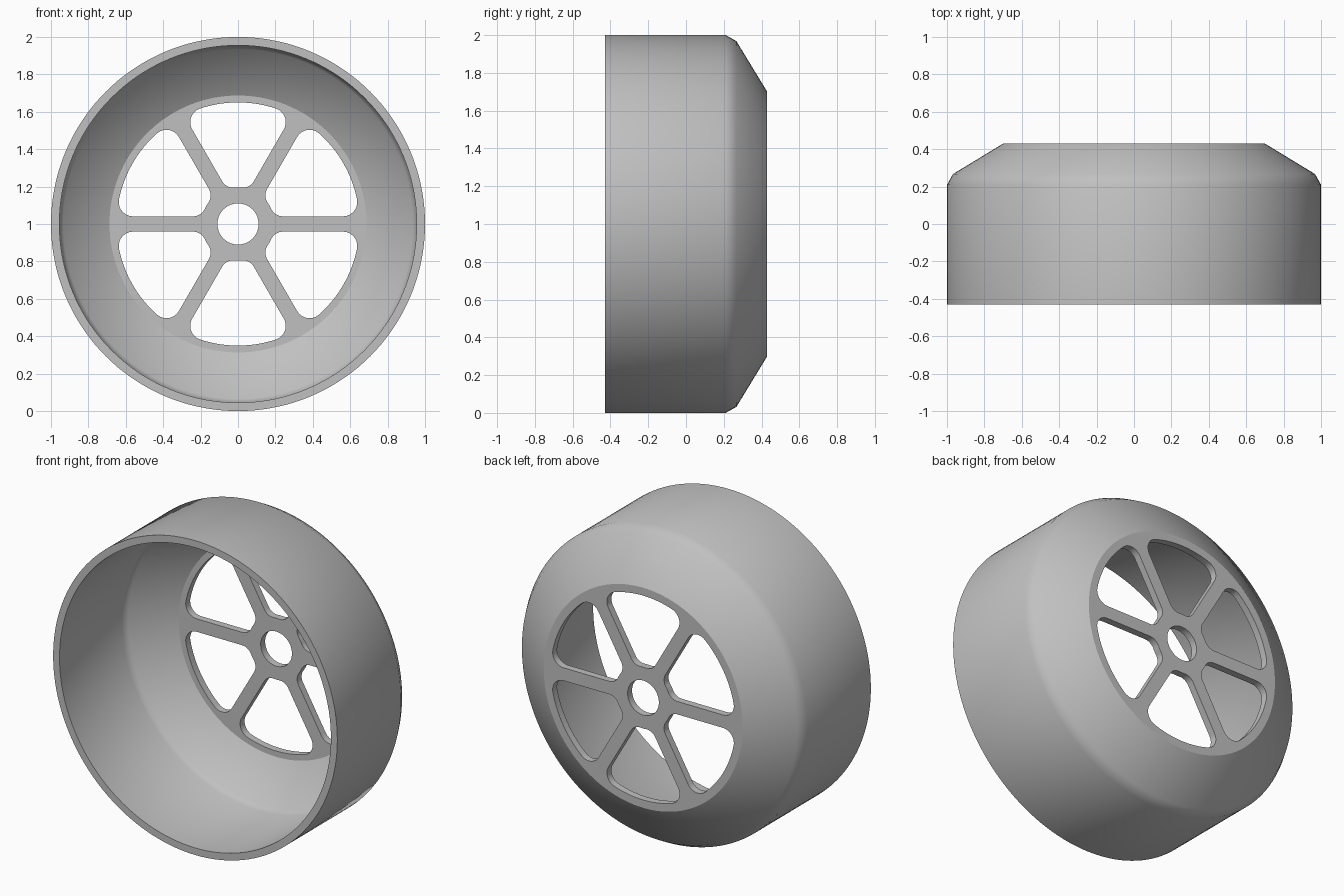
import bpy
import bmesh
from math import sin, cos, asin, radians, pi, tau

cube = bpy.data.objects.get("Cube")
if cube:
    bpy.data.objects.remove(cube, do_unlink=True)

STEPS = 144          # facets around the rim
BACK, PLATE = 0.43, 0.385

grey = bpy.data.materials.new("grey_metal")
grey.use_nodes = True
colour = (0.53, 0.53, 0.53, 1)
grey.diffuse_color = colour
grey.node_tree.nodes["Principled BSDF"].inputs["Base Color"].default_value = colour


def add_object(name, bm):
    bmesh.ops.recalc_face_normals(bm, faces=bm.faces[:])
    mesh = bpy.data.meshes.new(name)
    bm.to_mesh(mesh)
    bm.free()
    mesh.materials.append(grey)
    obj = bpy.data.objects.new(name, mesh)
    bpy.context.collection.objects.link(obj)
    return obj


def arc(cx, cz, r, start, end, n):
    """Points on an arc, both ends included."""
    return [(cx + r * cos(start + (end - start) * i / n),
             cz + r * sin(start + (end - start) * i / n)) for i in range(n + 1)]


# Wheel body: closed wall section (radius, y) turned about the y axis
section = [(1, -BACK), (1, 0.21), (0.968, 0.267), (0.70, BACK), (0.11, BACK),
           (0.11, PLATE), (0.687, PLATE), (0.9345, 0.2347), (0.955, 0.198),
           (0.955, -BACK)]
bm = bmesh.new()
rings = [[bm.verts.new((r * cos(tau * i / STEPS), y, 1 + r * sin(tau * i / STEPS)))
          for r, y in section] for i in range(STEPS)]
for i in range(STEPS):
    a, b = rings[i], rings[(i + 1) % STEPS]
    for j in range(len(section)):
        k = (j + 1) % len(section)
        bm.faces.new((a[j], a[k], b[k], b[j]))
wheel = add_object("wheel_rim", bm)


# Window outline between two spokes: half of it, then its mirror
def window_outline(r_in=0.195, r_out=0.65, spoke=0.041, f_in=0.07, f_out=0.077):
    d_in, d_out = r_in + f_in, r_out - f_out
    b = asin((spoke + f_in) / d_in)
    a = asin((spoke + f_out) / d_out)
    mid = radians(30)
    half = arc(0, 0, r_in, mid, b, 2)
    half += arc(d_in * cos(b), d_in * sin(b), f_in, b + pi, 1.5 * pi, 10)[1:]
    half += arc(d_out * cos(a), d_out * sin(a), f_out, -pi / 2, a, 12)
    half += arc(0, 0, r_out, a, mid, 8)[1:]
    c, s = cos(2 * mid), sin(2 * mid)
    mirrored = [(x * c + z * s, x * s - z * c) for x, z in half[-2:0:-1]]
    return half + mirrored


# Six window cutters
bm = bmesh.new()
outline = window_outline()
for n in range(6):
    c, s = cos(n * pi / 3), sin(n * pi / 3)
    front, back = [[bm.verts.new((x * c - z * s, y, 1 + x * s + z * c))
                    for x, z in outline] for y in (0.33, 0.5)]
    bm.faces.new(front)
    bm.faces.new(back[::-1])
    for i in range(len(outline)):
        j = (i + 1) % len(outline)
        bm.faces.new((front[i], back[i], back[j], front[j]))
cutter = add_object("window_cutter", bm)
cutter.hide_render = True

# Cut the windows, leaving the spokes
cut = wheel.modifiers.new("windows", "BOOLEAN")
cut.operation = "DIFFERENCE"
cut.solver = "EXACT"
cut.object = cutter
for obj in bpy.context.selected_objects:
    obj.select_set(False)
wheel.select_set(True)
bpy.context.view_layer.objects.active = wheel
bpy.ops.object.modifier_apply(modifier=cut.name)
bpy.data.objects.remove(cutter, do_unlink=True)

# Soft shoulder, crisp plate edges
bpy.ops.object.shade_smooth_by_angle(angle=radians(30.3))
